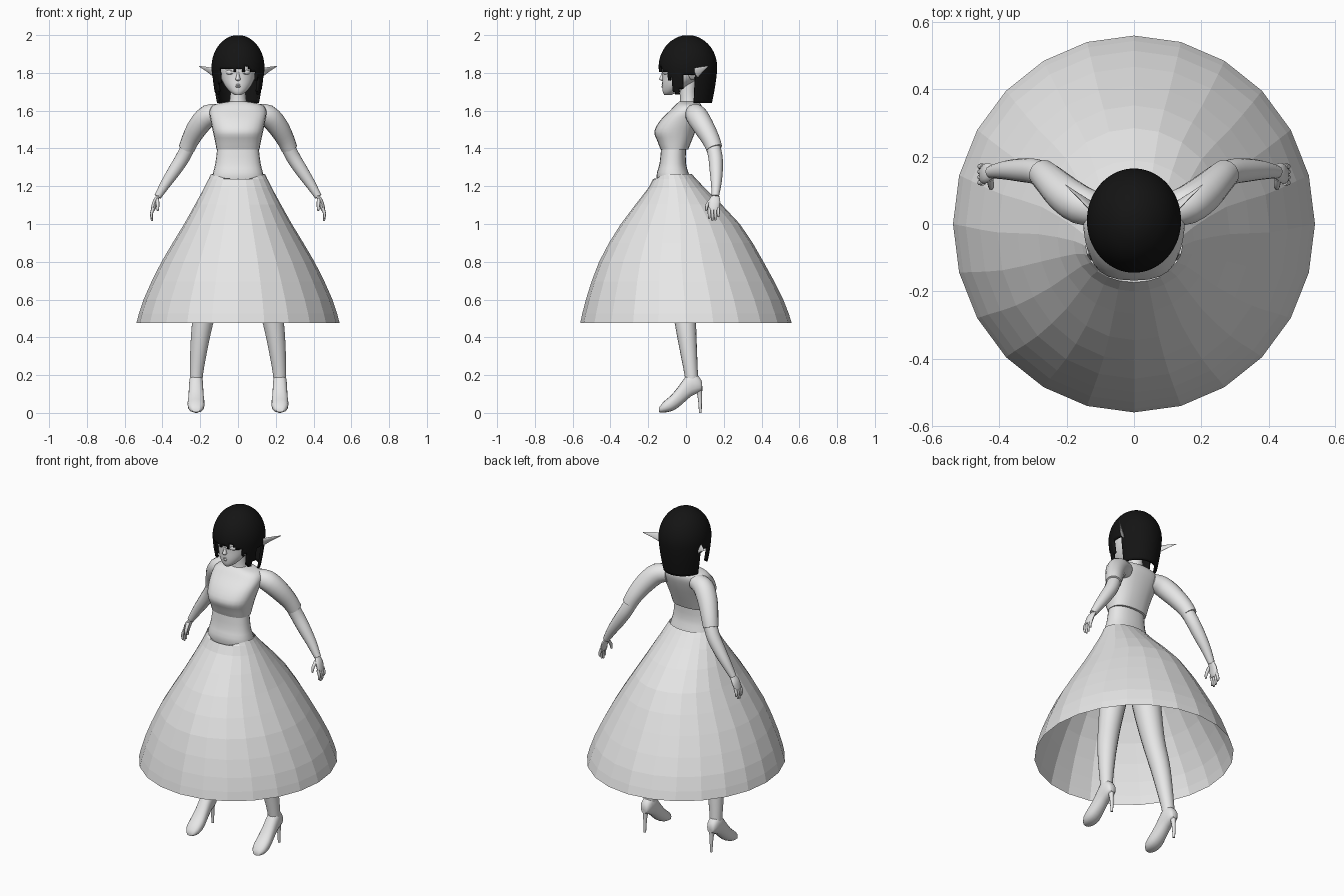
import bpy, bmesh, math, random
from mathutils import Vector

random.seed(4)
if "Cube" in bpy.data.objects:
    bpy.data.objects.remove(bpy.data.objects["Cube"])


def material(name, value):
    m = bpy.data.materials.new(name)
    m.use_nodes = True
    m.diffuse_color = (value, value, value, 1)
    m.node_tree.nodes["Principled BSDF"].inputs["Base Color"].default_value = (value, value, value, 1)
    return m


GREY = material("light grey", 0.8)
BLACK = material("soft black", 0.007)


def finish(name, bm, mat, smooth=True, mirror=False):
    bmesh.ops.recalc_face_normals(bm, faces=bm.faces)
    mesh = bpy.data.meshes.new(name)
    bm.to_mesh(mesh)
    bm.free()
    mesh.materials.append(mat)
    ob = bpy.data.objects.new(name, mesh)
    bpy.context.collection.objects.link(ob)
    if smooth:
        bpy.ops.object.select_all(action="DESELECT")
        ob.select_set(True)
        bpy.context.view_layer.objects.active = ob
        bpy.ops.object.shade_smooth_by_angle(angle=math.radians(50))
    if mirror:
        ob.modifiers.new("Mirror", "MIRROR")
    return ob


def resample(rows, n):
    """Smooth curve through the rows, n steps between each pair."""
    out = []
    for i in range(len(rows) - 1):
        four = [rows[max(0, min(len(rows) - 1, i + k))] for k in (-1, 0, 1, 2)]
        for s in range(n):
            t = s / n
            out.append([b + 0.5 * t * (c - a + t * (2 * a - 5 * b + 4 * c - d + t * (3 * (b - c) + d - a)))
                        for a, b, c, d in zip(*four)])
    return out + [list(rows[-1])]


def loft(rings, sides, power=1.0, caps=True):
    """Skin rings given as centre and two half axes."""
    bm = bmesh.new()
    loops = []
    for c, u, v in rings:
        loop = []
        for k in range(sides):
            a = math.tau * k / sides
            p, q = (math.copysign(abs(w) ** power, w) for w in (math.cos(a), math.sin(a)))
            loop.append(bm.verts.new(Vector(c) + Vector(u) * p + Vector(v) * q))
        loops.append(loop)
    for lo, hi in zip(loops, loops[1:]):
        for k in range(sides):
            j = (k + 1) % sides
            bm.faces.new((lo[k], lo[j], hi[j], hi[k]))
    if caps:
        bm.faces.new(loops[0])
        bm.faces.new(loops[-1])
    return bm


def stack(rows, sides=24, n=3, power=1.0, caps=True):
    """Level rings: height, front y, back y, half width."""
    return loft([((0, (f + b) / 2, z), (w, 0, 0), (0, (b - f) / 2, 0))
                 for z, f, b, w in resample(rows, n)], sides, power, caps)


def tube(name, rows, flat=1.0, sides=14, n=3, mat=GREY):
    """Mirrored limb along a path: x, y, z, radius."""
    pts = resample(rows, n)
    rings = []
    for i, row in enumerate(pts):
        t = Vector(pts[min(i + 1, len(pts) - 1)][:3]) - Vector(pts[max(i - 1, 0)][:3])
        u = t.cross(Vector((1, 0, 0))).normalized()
        v = t.cross(u).normalized()
        rings.append((row[:3], u * row[3], v * row[3] * flat))
    return finish(name, loft(rings, sides), mat, mirror=True)


# Bodice and hips
finish("bodice", stack([(0.98, -0.1, 0.07, 0.13), (1.15, -0.13, 0.04, 0.14), (1.25, -0.156, 0.02, 0.136),
                        (1.32, -0.14, 0.0, 0.12), (1.42, -0.13, 0.0, 0.108)], power=0.85), GREY)

# Cropped top with bust and shoulders
finish("cropped_top", stack([(1.395, -0.135, 0.012, 0.114), (1.44, -0.152, 0.03, 0.122), (1.49, -0.168, 0.05, 0.133),
                             (1.55, -0.135, 0.072, 0.145), (1.6, -0.085, 0.085, 0.15), (1.632, -0.055, 0.08, 0.125),
                             (1.648, -0.035, 0.065, 0.05)], power=0.8), GREY)

# Flared open skirt with a pointed front waistline
bm = stack([(1.265, -0.165, 0.03, 0.143), (1.19, -0.2, 0.1, 0.18), (1.0, -0.345, 0.285, 0.285),
            (0.8, -0.46, 0.41, 0.405), (0.6, -0.53, 0.515, 0.5), (0.475, -0.56, 0.56, 0.538)],
           n=2, caps=False)
for v in bm.verts:
    if v.co.z > 1.26 and v.co.y < -0.06:
        v.co.z -= 0.045 * max(0, 1 - abs(v.co.x) / 0.143)
finish("skirt", bm, GREY, smooth=False)

# Arms and short sleeves
tube("sleeve", [(0.09, 0.04, 1.588, 0.045), (0.155, 0.055, 1.575, 0.058), (0.208, 0.09, 1.52, 0.056),
                (0.25, 0.13, 1.45, 0.048), (0.272, 0.15, 1.4, 0.043)])
tube("arm", [(0.25, 0.135, 1.44, 0.038), (0.288, 0.155, 1.36, 0.038), (0.335, 0.16, 1.285, 0.035),
             (0.382, 0.16, 1.215, 0.028), (0.425, 0.155, 1.145, 0.019)])

# Hands
tube("palm", [(0.42, 0.157, 1.15, 0.02), (0.437, 0.152, 1.12, 0.03), (0.448, 0.147, 1.085, 0.028),
              (0.452, 0.146, 1.072, 0.022)], flat=0.45)
for k in range(4):
    y = 0.123 + 0.016 * k
    drop = (0.0, 0.012, 0.008, -0.01)[k]
    tube("finger", [(0.448, y, 1.085, 0.0085), (0.458, y, 1.055, 0.008), (0.455, y, 1.028 - drop, 0.005)], sides=8)
tube("thumb", [(0.428, 0.135, 1.13, 0.01), (0.425, 0.112, 1.1, 0.009), (0.425, 0.106, 1.07, 0.005)], sides=8)

# Legs
tube("leg", [(0.085, -0.03, 1.05, 0.08), (0.115, -0.03, 0.85, 0.08), (0.155, -0.02, 0.63, 0.064),
             (0.188, -0.003, 0.475, 0.056), (0.207, 0.012, 0.34, 0.046), (0.22, 0.027, 0.21, 0.036),
             (0.222, 0.035, 0.13, 0.033)], sides=18)

# High heeled shoes: y, sole height, top height, half width
shoe = [(0.086, 0.12, 0.16, 0.018), (0.07, 0.11, 0.19, 0.03), (0.03, 0.09, 0.215, 0.037),
        (0.0, 0.065, 0.195, 0.038), (-0.04, 0.03, 0.14, 0.041), (-0.08, 0.008, 0.092, 0.045),
        (-0.12, 0.002, 0.058, 0.04), (-0.144, 0.004, 0.025, 0.02)]
finish("shoe", loft([((0.222, y, (a + b) / 2), (w, 0, 0), (0, 0, (b - a) / 2))
                     for y, a, b, w in resample(shoe, 2)], 16, 0.85), GREY, mirror=True)
tube("heel", [(0.222, 0.066, 0.14, 0.022), (0.222, 0.073, 0.09, 0.012), (0.222, 0.076, 0.0, 0.007)], sides=10)

# Neck and head
finish("neck", stack([(1.6, -0.045, 0.07, 0.06), (1.645, -0.032, 0.058, 0.046), (1.7, -0.032, 0.052, 0.04),
                      (1.77, -0.03, 0.06, 0.042)]), GREY)
finish("head", stack([(1.684, -0.115, -0.075, 0.018), (1.7, -0.123, -0.04, 0.042), (1.735, -0.126, 0.02, 0.072),
                      (1.78, -0.125, 0.075, 0.091), (1.84, -0.126, 0.11, 0.098), (1.9, -0.105, 0.11, 0.09),
                      (1.95, -0.06, 0.08, 0.06)]), GREY)
finish("nose", stack([(1.758, -0.128, -0.11, 0.006), (1.766, -0.143, -0.11, 0.013),
                      (1.785, -0.135, -0.11, 0.008), (1.81, -0.126, -0.11, 0.006)], sides=10), GREY)
finish("lips", stack([(1.72, -0.124, -0.1, 0.012), (1.727, -0.131, -0.1, 0.02), (1.732, -0.126, -0.1, 0.024),
                      (1.737, -0.13, -0.1, 0.019), (1.743, -0.124, -0.1, 0.008)], sides=12), GREY)

# Eyes and pointed ears
finish("eye", loft([((0.042, y, 1.803), (w, w * 0.35, 0), (0, 0, w * 0.6))
                    for y, w in ((-0.1, 0.024), (-0.112, 0.022), (-0.12, 0.012))], 14), GREY, mirror=True)
tube("ear", [(0.085, 0.02, 1.785, 0.024), (0.115, 0.042, 1.795, 0.03), (0.16, 0.08, 1.817, 0.016),
             (0.205, 0.117, 1.835, 0.002)], flat=0.3)


# Bobbed hair: strips hang to a different hem around the head
def hem(angle):
    if angle < 46:
        return 1.822 + random.choice((-0.015, 0, 0, 0.015))
    if angle < 79:
        return 1.69 + random.choice((0, 0.015, 0.03)) + (0.05 if angle < 54 else 0)
    return 1.79 if angle < 107 else 1.64


bm = bmesh.new()
count, step = 72, 0.015
levels = [2.0 - step * (i / 4) ** 2 for i in range(1, 5)]
levels += [1.985 - step * i for i in range(1, 24)]
grid = []
for z in levels:
    f = math.sqrt(1 - ((z - 1.83) / 0.17) ** 2) if z > 1.83 else 1 - 0.18 * ((1.83 - z) / 0.19) ** 1.5
    grid.append([bm.verts.new((0.14 * f * math.sin(math.tau * k / count),
                               0.01 - 0.155 * f * math.cos(math.tau * k / count), z)) for k in range(count)])
bm.faces.new(grid[0])
for k in range(count):
    j = (k + 1) % count
    low = hem(min(k + 0.5, count - k - 0.5) * 360 / count)
    for i in range(len(levels) - 1):
        if levels[i + 1] > low - step / 2:
            bm.faces.new((grid[i][k], grid[i + 1][k], grid[i + 1][j], grid[i][j]))
bmesh.ops.delete(bm, geom=[v for v in bm.verts if not v.link_faces], context="VERTS")
hair = finish("hair", bm, BLACK)
shell = hair.modifiers.new("Thickness", "SOLIDIFY")
shell.thickness = 0.012
shell.offset = -1
